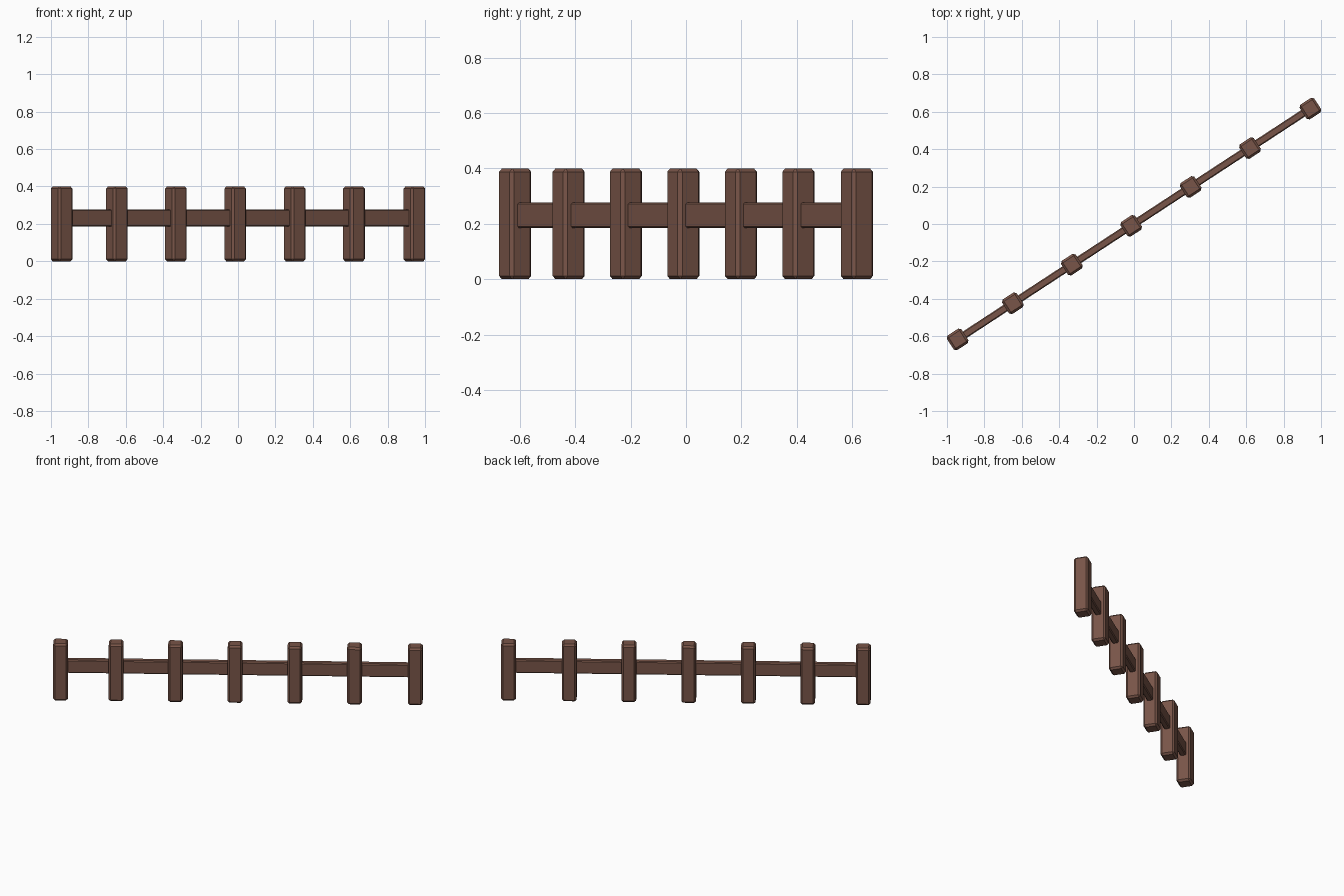
import bpy
import math
from mathutils import Matrix

cube = bpy.data.objects.get("Cube")
if cube:
    bpy.data.objects.remove(cube, do_unlink=True)

# Single brown wood colour
BROWN = (0.191, 0.091, 0.065, 1.0)
wood = bpy.data.materials.new("brown_wood")
wood.use_nodes = True
wood.diffuse_color = BROWN
wood.node_tree.nodes["Principled BSDF"].inputs["Base Color"].default_value = BROWN

# The fence runs along this direction, seen from above
TURN = Matrix.Rotation(math.radians(33.2), 4, "Z")


def beam(name, along, z, size, chamfer):
    """Chamfered box placed at a distance along the fence line."""
    bpy.ops.mesh.primitive_cube_add(size=1)
    obj = bpy.context.object
    obj.name = name
    obj.data.transform(Matrix.Diagonal((*size, 1)))
    obj.matrix_world = TURN @ Matrix.Translation((along, 0, z))
    bevel = obj.modifiers.new("chamfer", "BEVEL")
    bevel.width = chamfer
    bevel.segments = 1
    bevel.limit_method = "ANGLE"
    obj.data.materials.append(wood)
    return obj


# Seven square posts
POST_W, POST_H = 0.093, 0.4
posts = (-1.127, -0.774, -0.397, -0.018, 0.362, 0.741, 1.127)
for i, along in enumerate(posts):
    beam(f"post_{i + 1}", along, POST_H / 2, (POST_W, POST_W, POST_H), 0.012)

# One horizontal rail through all the posts
beam("rail", 0, 0.231, (posts[-1] - posts[0], 0.04, 0.092), 0.006)
